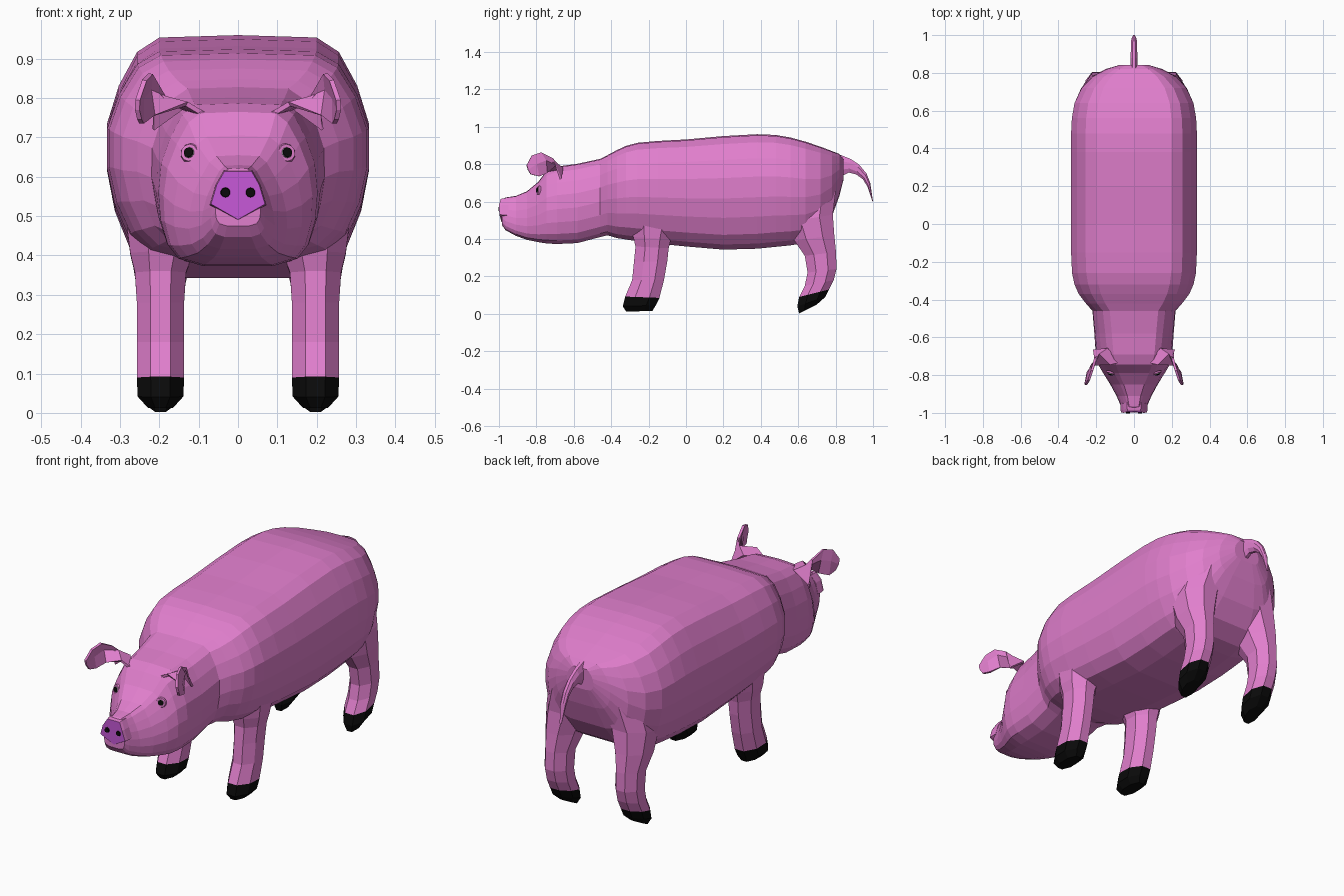
import bpy, bmesh, math
from mathutils import Vector
from mathutils.bvhtree import BVHTree

cube = bpy.data.objects.get("Cube")
if cube:
    bpy.data.objects.remove(cube)


def material(name, r, g, b):
    m = bpy.data.materials.new(name)
    m.use_nodes = True
    m.diffuse_color = (r, g, b, 1)
    m.node_tree.nodes["Principled BSDF"].inputs["Base Color"].default_value = (r, g, b, 1)
    return m


PINK = material("pink skin", 0.75, 0.21, 0.61)
PURPLE = material("purple snout", 0.58, 0.10, 0.70)
BLACK = material("black", 0.003, 0.003, 0.003)
WHITE = material("eye white", 0.6, 0.55, 0.6)


def finish(name, bm, *mats):
    bmesh.ops.recalc_face_normals(bm, faces=bm.faces[:])
    mesh = bpy.data.meshes.new(name)
    bm.to_mesh(mesh)
    bm.free()
    for m in mats:
        mesh.materials.append(m)
    ob = bpy.data.objects.new(name, mesh)
    bpy.context.collection.objects.link(ob)
    return ob


def loft(name, rings, mats, closed=True, second_from=None):
    """Skin a list of rings; segments from second_from on take the second material."""
    bm = bmesh.new()
    rows = [[bm.verts.new(p) for p in ring] for ring in rings]
    n = len(rows[0])
    for i in range(len(rows) - 1):
        for j in range(n if closed else n - 1):
            k = (j + 1) % n
            f = bm.faces.new((rows[i][j], rows[i][k], rows[i + 1][k], rows[i + 1][j]))
            if second_from is not None and i >= second_from:
                f.material_index = 1
    if closed:
        bm.faces.new(rows[0])
        end = bm.faces.new(rows[-1])
        if second_from is not None:
            end.material_index = 1
    return finish(name, bm, *mats)


# Torso, neck and head: one half profile scaled along the body
PROFILE = [(0, 1), (.6, .99), (.77, .93), (.91, .79), (1, .63), (1, .45),
           (.94, .28), (.83, .13), (.69, .045), (.4, 0), (0, 0)]
# y, half width, bottom, top, narrowing of the upper half
SECTIONS = [
    (-.985, .07, .475, .605, .55), (-.965, .085, .447, .622, .5),
    (-.91, .115, .417, .63, .5), (-.85, .15, .395, .655, .6),
    (-.79, .188, .383, .705, .7), (-.745, .213, .376, .765, .75),
    (-.69, .22, .373, .787, .82), (-.58, .222, .378, .802, .88),
    (-.46, .225, .41, .828, .95), (-.42, .255, .42, .848, 1),
    (-.37, .293, .405, .875, 1), (-.32, .315, .397, .898, 1),
    (-.26, .328, .388, .914, 1), (-.15, .333, .375, .924, 1),
    (0, .333, .36, .932, 1), (.2, .333, .343, .95, 1),
    (.38, .333, .348, .96, 1), (.48, .333, .358, .956, 1),
    (.56, .329, .366, .942, 1), (.64, .315, .38, .92, 1),
    (.72, .286, .43, .893, .95), (.78, .24, .52, .87, .85),
    (.82, .17, .63, .855, .75), (.843, .085, .72, .825, .7)]


def body_ring(y, w, zb, zt, t):
    half = [(x * w * (1 - (1 - t) * z), zb + z * (zt - zb)) for x, z in PROFILE]
    full = half + [(-x, z) for x, z in half[-2:0:-1]]
    return [(x, y, z) for x, z in full]


body = loft("body", [body_ring(*s) for s in SECTIONS], [PINK])


# Limbs and tail: octagonal rings spanning a front and a back point
def octagon(yf, zf, yb, zb, x, hw):
    ring = []
    for i in range(8):
        a = math.radians(22.5 + 45 * i)
        c, s = (f(a) / math.cos(math.radians(22.5)) for f in (math.cos, math.sin))
        u = (1 - c) / 2
        ring.append((x + s * hw, yf + (yb - yf) * u, zf + (zb - zf) * u))
    return ring


FRONT_LEG = [
    (-.28, .60, -.05, .60, .17, .09), (-.295, .48, -.055, .48, .19, .093),
    (-.282, .41, -.08, .40, .194, .08), (-.27, .36, -.093, .35, .197, .065),
    (-.278, .28, -.10, .28, .197, .06), (-.288, .18, -.118, .18, .197, .06),
    (-.325, .092, -.142, .085, .197, .06),
    (-.338, .04, -.162, .045, .197, .058), (-.32, .012, -.18, .015, .197, .032)]
HIND_LEG = [
    (.60, .76, .785, .79, .11, .08), (.56, .62, .80, .65, .14, .113),
    (.54, .49, .785, .53, .178, .1), (.58, .39, .793, .42, .193, .078),
    (.635, .31, .802, .33, .197, .06),
    (.65, .22, .805, .24, .197, .06), (.635, .15, .79, .18, .197, .06),
    (.605, .09, .765, .13, .197, .06), (.595, .04, .745, .09, .197, .058),
    (.605, .002, .70, .05, .197, .032)]
TAIL = [
    (.80, .86, .82, .73, 0, .02), (.88, .828, .87, .755, 0, .018),
    (.925, .798, .91, .745, 0, .017), (.965, .75, .945, .72, 0, .016),
    (.985, .70, .97, .68, 0, .014), (1.0, .60, .997, .60, 0, .005)]
# Ear sheet rows, inner edge to outer edge, from root to blunt tip
EAR = [
    [(.08, -.735, .755), (.14, -.66, .775), (.215, -.67, .72)],
    [(.13, -.745, .785), (.185, -.69, .80), (.205, -.71, .83)],
    [(.215, -.745, .755), (.225, -.75, .82), (.222, -.775, .862)],
    [(.245, -.785, .735), (.244, -.80, .80), (.238, -.825, .845)],
    [(.25, -.83, .745), (.256, -.845, .77), (.255, -.852, .795)]]


def mirrored(points, side):
    return [(side * x, y, z) for x, y, z in points]


for side, label in ((1, "left"), (-1, "right")):
    for name, rows, hoof in (("front_leg", FRONT_LEG, 6), ("hind_leg", HIND_LEG, 7)):
        loft(f"{label}_{name}", [mirrored(octagon(*r), side) for r in rows],
             [PINK, BLACK], second_from=hoof)
    ear = loft(f"{label}_ear", [mirrored(r, side) for r in EAR], [PINK], closed=False)
    mod = ear.modifiers.new("thickness", "SOLIDIFY")
    mod.thickness = .012
    mod.offset = 0

loft("tail", [octagon(*r) for r in TAIL], [PINK])

# Snout pad: pink rim with a slightly domed purple front
PAD = [(.035, .615), (.055, .58), (.07, .53), (0, .49), (-.07, .53), (-.055, .58), (-.035, .615)]
loft("snout_pad", [[(x * k, y + .25 * max(0, abs(z - .56) - .02), .56 + (z - .56) * k) for x, z in PAD]
                   for y, k in ((-.95, 1.04), (-.985, 1.03), (-1.0, .98))],
     [PINK, PURPLE], second_from=2)

# Eyes and nostrils: thin discs laid on the face
bm = bmesh.new()
bm.from_mesh(body.data)
face_tree = BVHTree.FromBMesh(bm)
bm.free()


def disc(name, centre, normal, radius, depth, mat):
    b = bmesh.new()
    bmesh.ops.create_cone(b, cap_ends=True, segments=10, radius1=radius,
                          radius2=radius * .85, depth=depth)
    ob = finish(name, b, mat)
    ob.location = centre
    ob.rotation_euler = normal.to_track_quat("Z", "Y").to_euler()


for side, label in ((1, "left"), (-1, "right")):
    hit, normal, _, _ = face_tree.ray_cast(Vector((side * .122, -2, .66)), Vector((0, 1, 0)))
    look = (normal + Vector((0, -1, 0))).normalized()
    for part, radius, lift, mat in (("eyelid", .026, .003, PINK), ("eye_white", .0155, .006, WHITE),
                                    ("pupil", .0145, .009, BLACK)):
        disc(f"{label}_{part}", hit + look * lift, look, radius, .009, mat)
    disc(f"{label}_nostril", Vector((side * .032, -.998, .56)), Vector((0, -1, 0)), .013, .008, BLACK)
